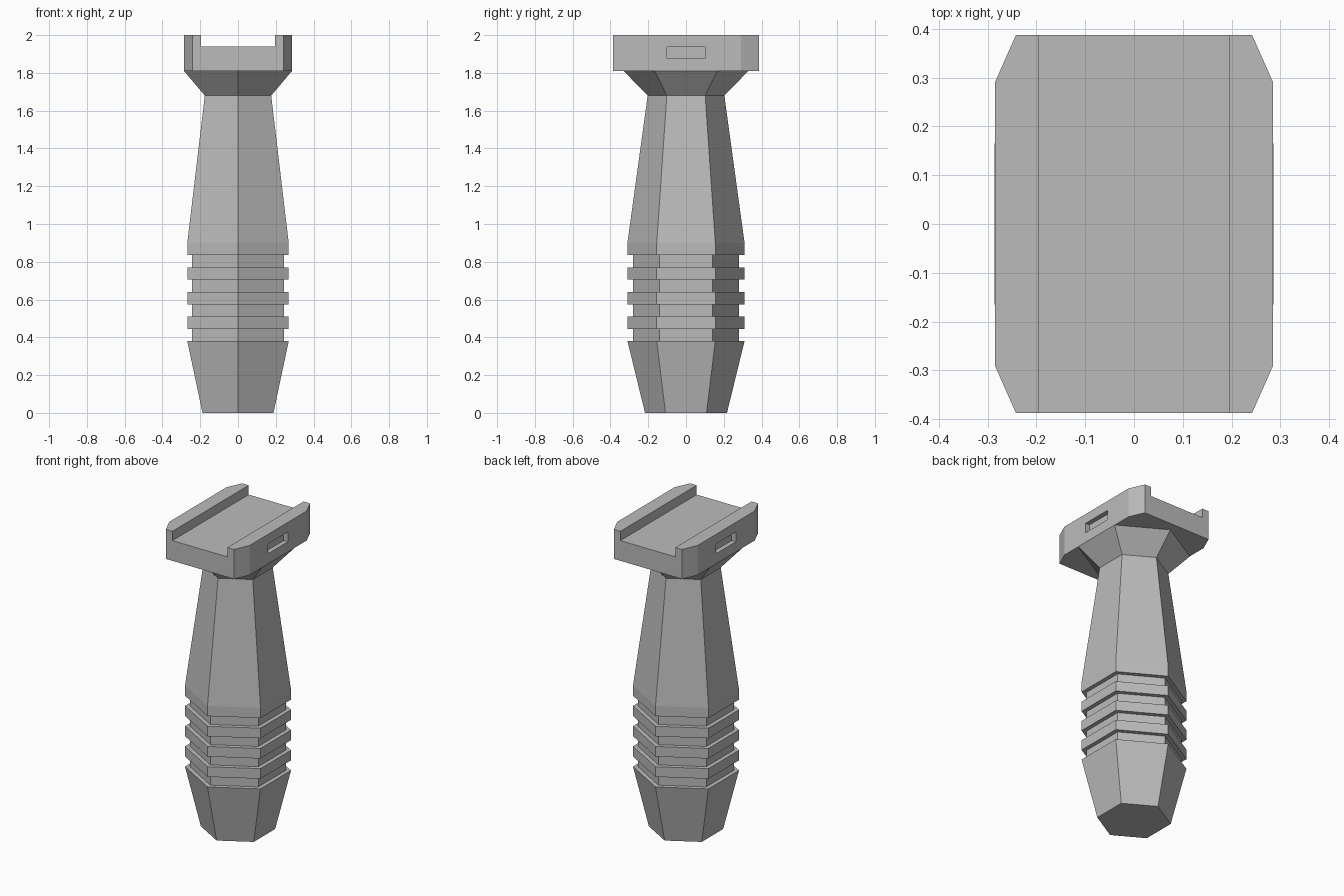
import bpy, bmesh
from math import sin, cos, pi

cube = bpy.data.objects.get("Cube")
if cube:
    bpy.data.objects.remove(cube, do_unlink=True)

GREY = (0.5, 0.5, 0.5, 1)
mat = bpy.data.materials.new("matte_grey")
mat.use_nodes = True
mat.diffuse_color = GREY
mat.node_tree.nodes["Principled BSDF"].inputs["Base Color"].default_value = GREY


def loft(name, rings):
    """Skin a stack of closed rings and cap both ends."""
    bm = bmesh.new()
    loops = [[bm.verts.new(p) for p in ring] for ring in rings]
    n = len(loops[0])
    for low, high in zip(loops, loops[1:]):
        for i in range(n):
            j = (i + 1) % n
            bm.faces.new((low[i], low[j], high[j], high[i]))
    bm.faces.new(loops[0][::-1])
    bm.faces.new(loops[-1])
    bmesh.ops.recalc_face_normals(bm, faces=bm.faces[:])
    mesh = bpy.data.meshes.new(name)
    bm.to_mesh(mesh)
    bm.free()
    mesh.materials.append(mat)
    obj = bpy.data.objects.new(name, mesh)
    bpy.context.collection.objects.link(obj)
    return obj


def hexagon(z, r):
    return [(r * sin(i * pi / 3), r * cos(i * pi / 3), z) for i in range(6)]


def cut_box(target, x, y, z):
    """Subtract a box given by its (min, max) ranges."""
    outline = [(x[0], y[0]), (x[1], y[0]), (x[1], y[1]), (x[0], y[1])]
    cutter = loft("cutter", [[(a, b, h) for a, b in outline] for h in z])
    cutter.hide_render = True
    mod = target.modifiers.new("cut", "BOOLEAN")
    mod.operation, mod.solver, mod.object = "DIFFERENCE", "EXACT", cutter
    bpy.context.view_layer.objects.active = target
    bpy.ops.object.modifier_apply(modifier=mod.name)
    bpy.data.objects.remove(cutter, do_unlink=True)


# Hexagonal grip: tapered foot, grooved rings, long neck and flared collar
WIDE, GROOVE = 0.31, 0.28
profile = [(0, 0.217), (0.38, WIDE)]
for i in range(4):
    z = 0.38 + i * 0.13
    profile += [(z, GROOVE), (z + 0.065, GROOVE), (z + 0.065, WIDE)]
    if i < 3:
        profile.append((z + 0.13, WIDE))
profile += [(0.9, WIDE), (1.68, 0.203), (1.81, 0.33)]
loft("grip", [hexagon(z, r) for z, r in profile])

# Rail mount: chamfered plate with a top channel and a slot in each side
quarter = [(0.285, 0.29), (0.242, 0.387)]
outline = (quarter + [(-x, y) for x, y in quarter[::-1]]
           + [(-x, -y) for x, y in quarter] + [(x, -y) for x, y in quarter[::-1]])
mount = loft("rail_mount", [[(x, y, z) for x, y in outline] for z in (1.81, 2)])
cut_box(mount, (-0.195, 0.195), (-0.5, 0.5), (1.94, 2.1))
for side in (-1, 1):
    cut_box(mount, sorted((side * 0.255, side * 0.4)), (-0.1, 0.1), (1.875, 1.938))
